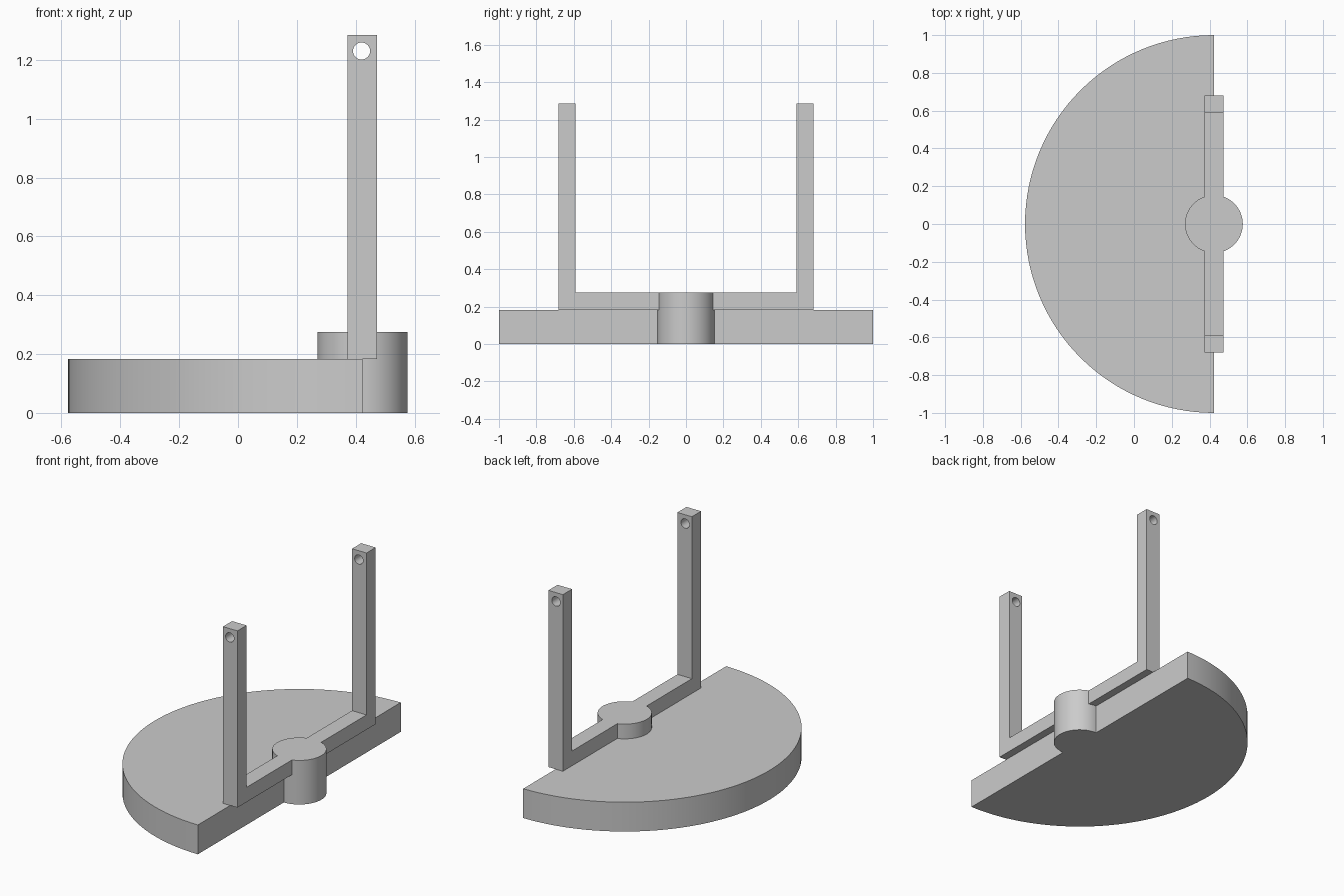
import bpy
import bmesh
import math
from mathutils import Matrix, Vector

if "Cube" in bpy.data.objects:
    bpy.data.objects.remove(bpy.data.objects["Cube"], do_unlink=True)

AXIS_X = 0.423      # flat edge of the base and axis of the hub
HUB_R = 0.153
BASE_H = 0.183
BAR_TOP = 0.275
POST_TOP = 1.285
POST_OUT, POST_IN = 0.681, 0.591
HALF_WIDTH = 0.05

grey = bpy.data.materials.new("light grey")
grey.use_nodes = True
colour = (0.6, 0.6, 0.6, 1)
grey.diffuse_color = colour
grey.node_tree.nodes["Principled BSDF"].inputs["Base Color"].default_value = colour


def prism(name, outline, direction):
    """Extrude a closed outline along a direction into a solid."""
    bm = bmesh.new()
    face = bm.faces.new([bm.verts.new(p) for p in outline])
    result = bmesh.ops.extrude_face_region(bm, geom=[face], use_keep_orig=True)
    moved = [v for v in result["geom"] if isinstance(v, bmesh.types.BMVert)]
    bmesh.ops.translate(bm, verts=moved, vec=Vector(direction))
    bmesh.ops.recalc_face_normals(bm, faces=bm.faces)
    mesh = bpy.data.meshes.new(name)
    bm.to_mesh(mesh)
    bm.free()
    mesh.materials.append(grey)
    obj = bpy.data.objects.new(name, mesh)
    bpy.context.collection.objects.link(obj)
    return obj


def arc(radius, start, end, steps):
    return [(math.cos(start + (end - start) * i / steps) * radius,
             math.sin(start + (end - start) * i / steps) * radius)
            for i in range(steps + 1)]


def combine(target, tool, operation):
    """Apply a boolean and discard the tool."""
    mod = target.modifiers.new(operation.lower(), "BOOLEAN")
    mod.operation = operation
    mod.solver = "EXACT"
    mod.object = tool
    bpy.context.view_layer.objects.active = target
    bpy.ops.object.modifier_apply(modifier=mod.name)
    bpy.data.objects.remove(tool, do_unlink=True)


# Half-disc base
stand = prism("half_disc_stand",
              [(AXIS_X + x, y, 0) for x, y in arc(1, math.pi / 2, 3 * math.pi / 2, 64)],
              (0, 0, BASE_H))

# Round hub through the middle of the straight edge
hub = prism("hub",
            [(AXIS_X + x, y, 0) for x, y in arc(HUB_R, 0, 2 * math.pi, 64)[:-1]],
            (0, 0, BAR_TOP))

# U-shaped frame: cross bar with two posts
half = [(POST_IN, BAR_TOP), (POST_IN, POST_TOP), (POST_OUT, POST_TOP), (POST_OUT, BASE_H)]
profile = half + [(-y, z) for y, z in reversed(half)]
frame = prism("upright_frame", [(AXIS_X - HALF_WIDTH, y, z) for y, z in profile],
              (2 * HALF_WIDTH, 0, 0))

# Pin holes through the tops of both posts
drill = prism("pin_hole_cutter",
              [(AXIS_X - 0.003 + x, -0.8, 1.23 + z)
               for x, z in arc(0.029, 0, 2 * math.pi, 32)[:-1]],
              (0, 1.6, 0))
combine(frame, drill, "DIFFERENCE")

combine(stand, hub, "UNION")
combine(stand, frame, "UNION")

# Smooth the curved walls, keep the edges sharp
bpy.ops.object.select_all(action="DESELECT")
stand.select_set(True)
bpy.context.view_layer.objects.active = stand
bpy.ops.object.shade_smooth_by_angle(angle=math.radians(30))
